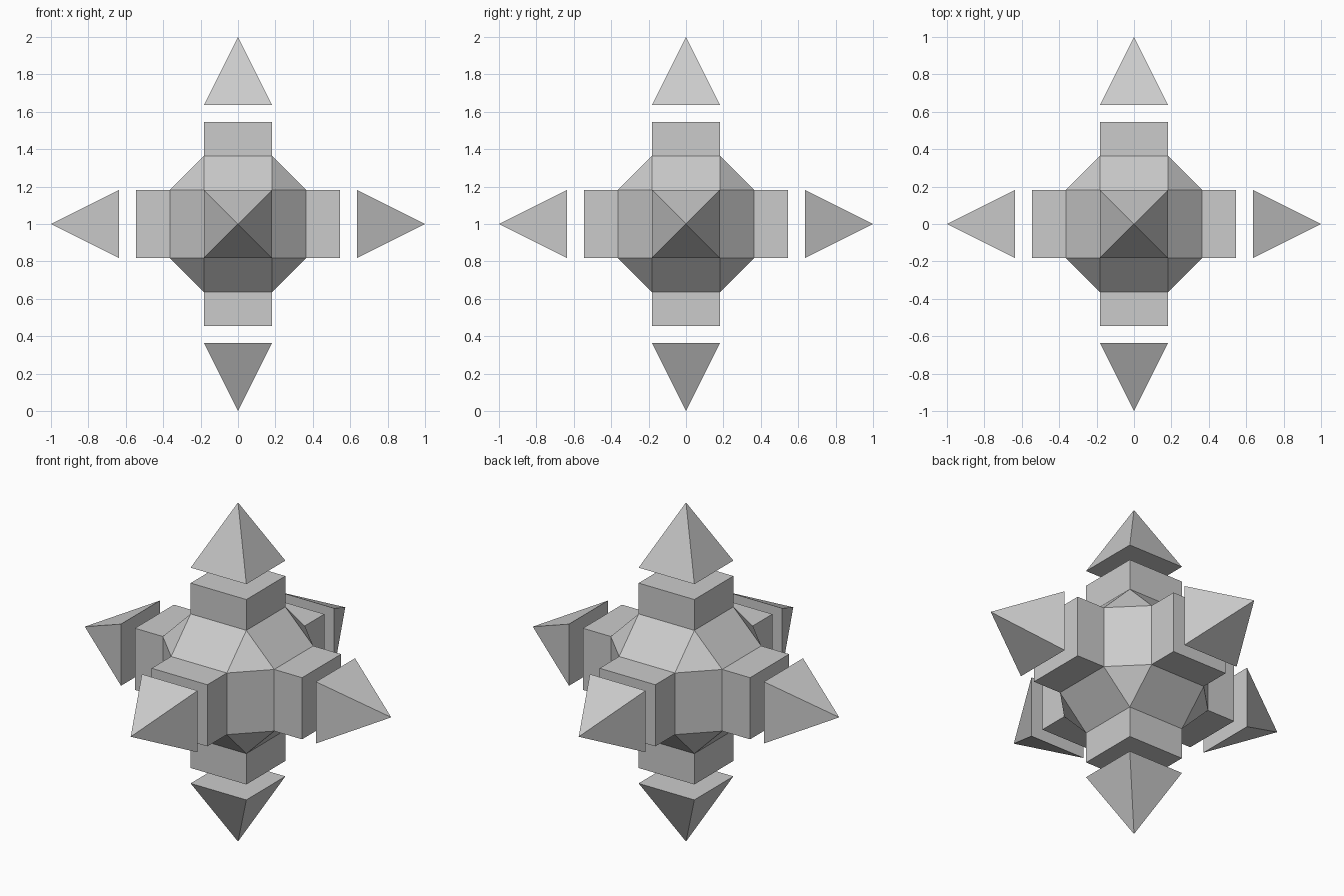
import bpy
import bmesh
from math import pi, sqrt
from mathutils import Matrix, Vector

if "Cube" in bpy.data.objects:
    bpy.data.objects.remove(bpy.data.objects["Cube"])

U = 1 / 5.5                      # grid unit of the design
CENTRE = Vector((0, 0, 1))


def add_object(name, bm):
    bmesh.ops.recalc_face_normals(bm, faces=bm.faces[:])
    mesh = bpy.data.meshes.new(name)
    bm.to_mesh(mesh)
    bm.free()
    obj = bpy.data.objects.new(name, mesh)
    obj.location = CENTRE
    bpy.context.collection.objects.link(obj)
    return obj


# Core: chamfered cube with a square arm extruded from each main face
bm = bmesh.new()
bmesh.ops.create_cube(bm, size=4 * U)
bmesh.ops.bevel(bm, geom=bm.edges[:], offset=U, offset_type='OFFSET',
                segments=1, affect='EDGES')
bm.normal_update()
squares = [f for f in bm.faces if max(abs(c) for c in f.normal) > 0.99]
normals = [f.normal.copy() for f in squares]
for face, normal in zip(squares, normals):
    new = bmesh.ops.extrude_discrete_faces(bm, faces=[face])["faces"][0]
    bmesh.ops.translate(bm, verts=new.verts[:], vec=normal * U)
add_object("core_with_arms", bm)

# Spikes: a floating square pyramid off the end of each arm
directions = {
    "right": (1, 0, 0), "left": (-1, 0, 0),
    "back": (0, 1, 0), "front": (0, -1, 0),
    "top": (0, 0, 1), "bottom": (0, 0, -1),
}
turns = {
    "right": Matrix.Rotation(pi / 2, 4, 'Y'), "left": Matrix.Rotation(-pi / 2, 4, 'Y'),
    "back": Matrix.Rotation(-pi / 2, 4, 'X'), "front": Matrix.Rotation(pi / 2, 4, 'X'),
    "top": Matrix.Identity(4), "bottom": Matrix.Rotation(pi, 4, 'X'),
}
for side, direction in directions.items():
    bm = bmesh.new()
    place = (Matrix.Translation(Vector(direction) * 4.5 * U) @ turns[side]
             @ Matrix.Rotation(pi / 4, 4, 'Z'))
    bmesh.ops.create_cone(bm, cap_ends=True, segments=4, radius1=U * sqrt(2),
                          radius2=0, depth=2 * U, matrix=place)
    bmesh.ops.remove_doubles(bm, verts=bm.verts[:], dist=1e-5)
    add_object(side + "_spike", bm)
